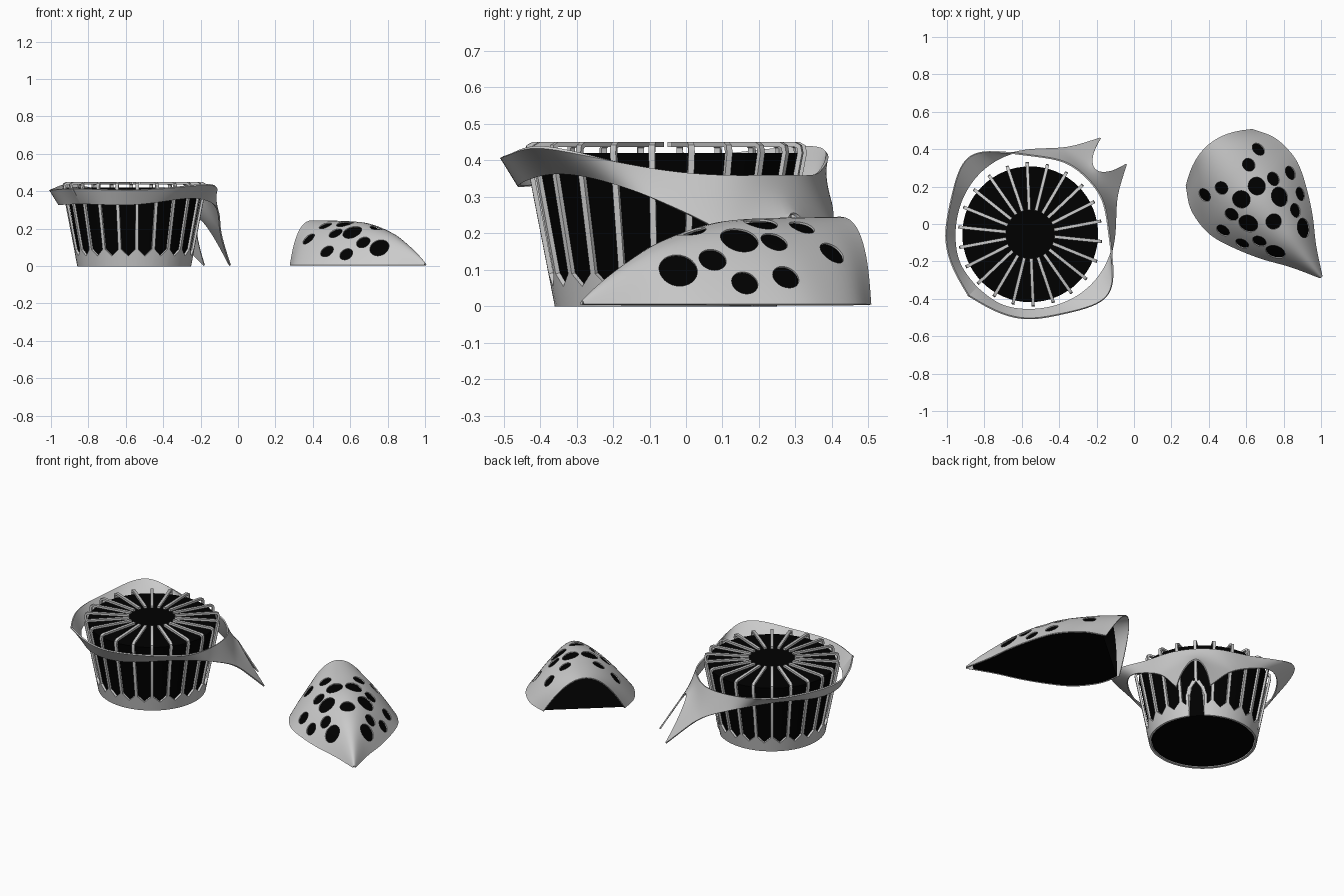
import bpy, bmesh
from math import sin, cos, pi, acos, radians
from mathutils import Vector

if "Cube" in bpy.data.objects:
    bpy.data.objects.remove(bpy.data.objects["Cube"])

dark = bpy.data.materials.new("dark")
dark.diffuse_color = (0, 0, 0, 1)
dark.use_nodes = True
dark.node_tree.nodes["Principled BSDF"].inputs["Base Color"].default_value = dark.diffuse_color


def make(name, bm, mat=None, loc=(0, 0, 0), rot=0):
    bmesh.ops.remove_doubles(bm, verts=bm.verts, dist=1e-5)
    bmesh.ops.recalc_face_normals(bm, faces=bm.faces)
    me = bpy.data.meshes.new(name)
    bm.to_mesh(me)
    bm.free()
    ob = bpy.data.objects.new(name, me)
    bpy.context.collection.objects.link(ob)
    ob.location = loc
    ob.rotation_euler.z = rot
    if mat:
        me.materials.append(mat)
    return ob


def smooth(ob, deg=35):
    bpy.ops.object.select_all(action='DESELECT')
    ob.select_set(True)
    bpy.context.view_layer.objects.active = ob
    bpy.ops.object.shade_smooth_by_angle(angle=radians(deg))


def bake(ob):
    dg = bpy.context.evaluated_depsgraph_get()
    me = bpy.data.meshes.new_from_object(ob.evaluated_get(dg))
    ob.modifiers.clear()
    ob.data = me


def solid(ob, t, off=0):
    m = ob.modifiers.new("thick", 'SOLIDIFY')
    m.thickness, m.offset = t, off


def face(bm, pts):
    bm.faces.new([bm.verts.new(p) for p in pts])


BC = (-0.555, -0.055, 0)      # basket centre
N, HALF = 22, 0.0085


def R(z):
    return 0.298 + 0.195 * z


def wall(b, z):
    return Vector((cos(b) * R(z), sin(b) * R(z), z))


# basket cage: solid base ring with pointed slots, bars bent inward as spokes
bm = bmesh.new()
for k in range(N):
    a = radians(-5.8) + 2 * pi * k / N
    d, tn = Vector((cos(a), sin(a), 0)), Vector((-sin(a), cos(a), 0))

    def bar(r, z, side):
        return d * r + tn * HALF * side + Vector((0, 0, z))
    door = k == 3
    path = [(R(.42), .42), (.377, .437), (.365, .443), (.13, .443)]
    path = [(R(.2), .2)] + path if door else [(R(0), 0), (R(.09), .09)] + path
    for s in (-1, 1):
        b = a + s * pi / N
        if not door:
            face(bm, [wall(b, 0), bar(R(0), 0, s), bar(R(.09), .09, s), wall(b, .055)])
        else:   # pointed doorway below this bar
            arch = [(.2, 0), (.165, .08), (.12, .125), (.0, .14)]
            for (z0, q0), (z1, q1) in zip(arch, arch[1:]):
                face(bm, [wall(a + s * q0, z0), wall(a + s * q1, z1), wall(a + s * (q1 + .06), z1),
                          wall(a + s * (q0 + .06), z0 + .008)])
    for (r0, z0), (r1, z1) in zip(path, path[1:]):
        face(bm, [bar(r0, z0, -1), bar(r0, z0, 1), bar(r1, z1, 1), bar(r1, z1, -1)])
cage = make("basket_cage", bm, loc=BC)
solid(cage, 0.013)
bake(cage)
smooth(cage)

# dark core filling the basket
bm = bmesh.new()
bmesh.ops.create_cone(bm, cap_ends=True, segments=64, radius1=0.288, radius2=0.363, depth=0.415)
bmesh.ops.translate(bm, verts=bm.verts, vec=(0, 0, 0.2125))
smooth(make("basket_core", bm, dark, BC))

# cloth collar: upper and lower edges, mirrored over the diagonal, with two tails
upper = [(.305, .305, .36), (.40, .19, .355), (.42, 0, .365), (.45, -.2, .41), (.43, -.365, .447),
         (.18, -.425, .415), (-.015, -.465, .405), (-.18, -.42, .41), (-.335, -.325, .415)]
lower = [(.33, .33, .30), (.455, .175, .20), (.458, 0, .28), (.425, -.15, .345), (.315, -.30, .375),
         (.15, -.39, .345), (-.02, -.41, .325), (-.17, -.385, .33), (-.285, -.285, .335)]
tail_in = [lower[0], (.43, .33, .16), (.510, .376, .004)]
tail_out = [lower[1], (.485, .285, .09), (.514, .372, .004)]
bm = bmesh.new()
for flip in (False, True):
    f = (lambda p: (p[1], p[0], p[2])) if flip else (lambda p: p)
    for A, B in ((upper, lower), (tail_in, tail_out)):
        for i in range(len(A) - 1):
            face(bm, [f(p) for p in (A[i], A[i + 1], B[i + 1], B[i])])
collar = make("cloth_collar", bm, loc=BC)
m = collar.modifiers.new("sub", 'SUBSURF')
m.levels = m.render_levels = 3
m.boundary_smooth = 'PRESERVE_CORNERS'
solid(collar, 0.008)
bake(collar)
smooth(collar, 50)

# pointed shell: half width and ridge height along its axis, bell-shaped section
LEN, BELL, LEAN = 0.84, 2.1, 0.09
W = [(0, .235), (.1, .292), (.2, .31), (.3, .302), (.43, .25), (.56, .18), (.69, .093), (LEN, .01)]
H = [(0, .241), (.2, .238), (.39, .226), (.57, .175), (.69, .115), (.78, .058), (LEN, .012)]


def curve(tab, x):
    x = min(max(x, 0), LEN)
    n = len(tab)
    i = max(j for j in range(n - 1) if tab[j][0] <= x + 1e-9)

    def slope(j):
        p, q = tab[max(j - 1, 0)], tab[min(j + 1, n - 1)]
        return (q[1] - p[1]) / (q[0] - p[0])
    (x0, y0), (x1, y1) = tab[i], tab[i + 1]
    h = x1 - x0
    t = (x - x0) / h
    return ((2*t**3 - 3*t*t + 1) * y0 + (t**3 - 2*t*t + t) * h * slope(i)
            + (3*t*t - 2*t**3) * y1 + (t**3 - t*t) * h * slope(i + 1))


def rise(a):
    return max(sin(a), 0) ** BELL


def surf(s, a, inset=0.0):
    w, h = max(curve(W, s) - inset * 1.3, .002), max(curve(H, s) - inset, .002)
    return Vector((s - LEAN * rise(a) * (1 - s / LEN), w * cos(a), 0.004 + h * rise(a)))


def dome(bm, inset, s0, s1, step=0, floor=False):
    ns, na = 40, 36
    g = []
    for i in range(ns + 1):
        row = []
        for j in range(na + 1):
            a = pi * j / na
            st = s0 + step * rise(a)
            row.append(surf(st + (s1 - st) * i / ns, a, inset))
        g.append(row)
    for i in range(ns):
        for j in range(na):
            face(bm, [g[i][j], g[i + 1][j], g[i + 1][j + 1], g[i][j + 1]])
        if floor:
            face(bm, [g[i][0], g[i][na], g[i + 1][na], g[i + 1][0]])


SC, SROT = (0.455, 0.355, 0), radians(-49.5)
bm = bmesh.new()
dome(bm, 0.003, 0, LEN)
shell = make("pointed_shell", bm, loc=SC, rot=SROT)
solid(shell, 0.006)

# round holes cut along the surface normal, mirrored across the axis
holes = [(.102, .19, .038), (.132, .097, .036), (.247, .056, .048), (.275, .148, .038), (.31, .238, .038),
         (.37, .112, .053), (.43, .205, .037), (.48, .128, .038), (.58, .1, .053), (.45, 0, .042)]
bm = bmesh.new()
for s, t, r in holes:
    for sg in ((1, -1) if t else (1,)):
        s0 = s
        for _ in range(6):
            a = acos(max(-1, min(1, sg * t / curve(W, s0))))
            s0 = s + LEAN * rise(a) * (1 - s0 / LEN)
        p = surf(s0, a)
        n = (surf(s0 + .01, a) - surf(s0 - .01, a)).cross(surf(s0, a + .02) - surf(s0, a - .02)).normalized()
        mat = n.to_track_quat('Z', 'Y').to_matrix().to_4x4()
        mat.translation = p
        bmesh.ops.create_cone(bm, cap_ends=True, segments=28, radius1=r, radius2=r, depth=0.07, matrix=mat)
cutter = make("hole_cutter", bm, loc=SC, rot=SROT)
cutter.hide_render = True
b = shell.modifiers.new("holes", 'BOOLEAN')
b.object, b.operation, b.solver, b.use_self = cutter, 'DIFFERENCE', 'EXACT', True
bpy.context.view_layer.update()
bake(shell)
bpy.data.objects.remove(cutter)
smooth(shell, 40)

# dark lining with a flat floor, set in from the open back
bm = bmesh.new()
dome(bm, 0.011, 0.015, LEN - 0.04, 0.07, True)
smooth(make("shell_lining", bm, dark, SC, SROT), 40)
